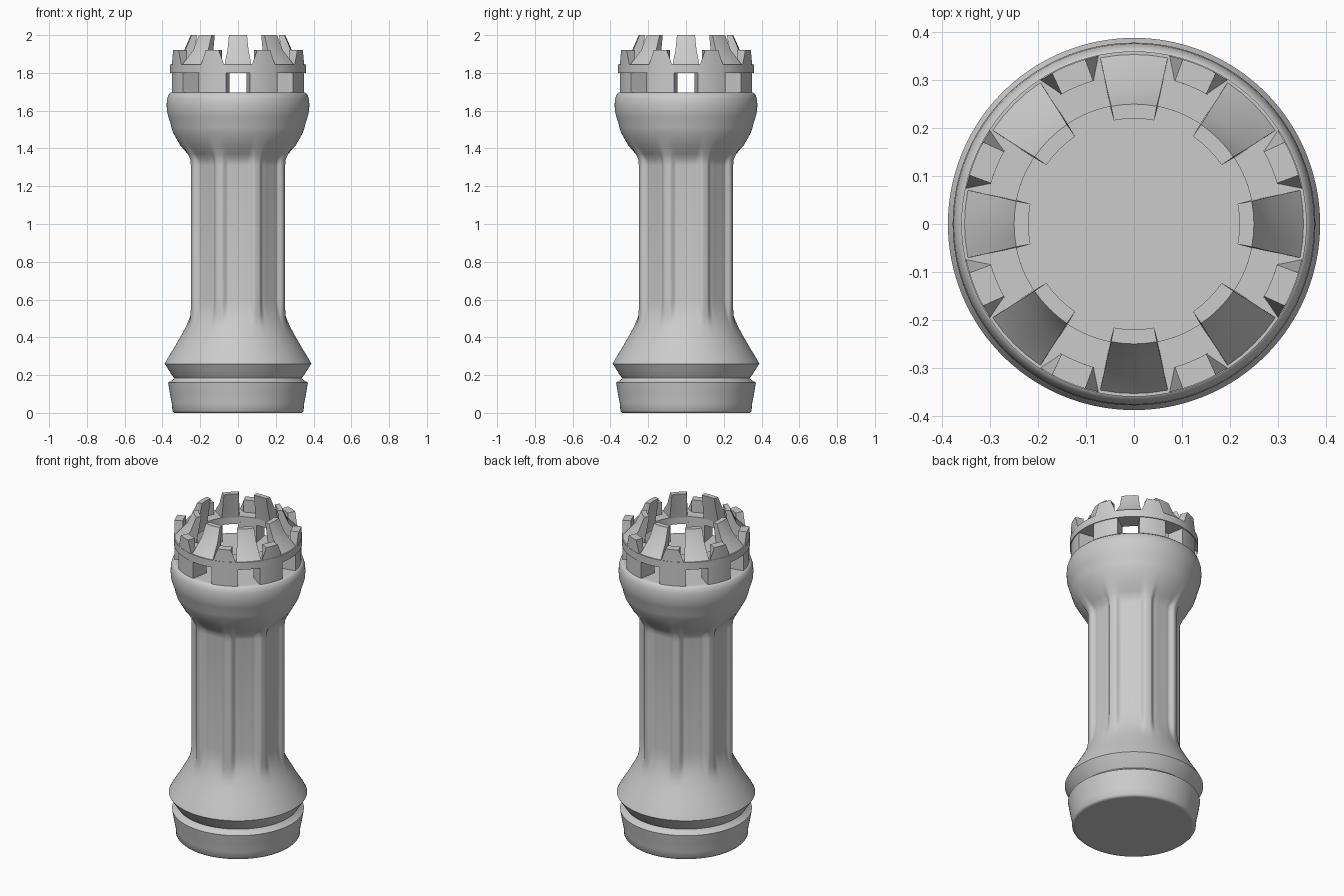
import bpy, bmesh
from math import sin, cos, pi, radians

if "Cube" in bpy.data.objects:
    bpy.data.objects.remove(bpy.data.objects["Cube"])


def finish(name, bm, angle):
    bmesh.ops.recalc_face_normals(bm, faces=bm.faces)
    me = bpy.data.meshes.new(name)
    bm.to_mesh(me)
    bm.free()
    ob = bpy.data.objects.new(name, me)
    bpy.context.collection.objects.link(ob)
    bpy.ops.object.select_all(action='DESELECT')
    ob.select_set(True)
    bpy.context.view_layer.objects.active = ob
    bpy.ops.object.shade_smooth_by_angle(angle=radians(angle))
    return ob


def smooth(a, b, z):
    t = min(1, max(0, (z - a) / (b - a)))
    return t * t * (3 - 2 * t)


def lathe(name, profile, n, radius, closed, angle):
    bm = bmesh.new()
    rings = [[bm.verts.new((radius(r, z, 2 * pi * i / n) * cos(2 * pi * i / n),
                            radius(r, z, 2 * pi * i / n) * sin(2 * pi * i / n), z))
              for i in range(n)] for r, z in profile]
    pairs = list(zip(rings, rings[1:])) + ([(rings[-1], rings[0])] if closed else [])
    for a, b in pairs:
        for i in range(n):
            j = (i + 1) % n
            bm.faces.new((a[i], a[j], b[j], b[i]))
    if not closed:
        bm.faces.new(rings[0])
        bm.faces.new(rings[-1])
    return finish(name, bm, angle)


def wedges(name, profile, start, steps=4):
    """Eight radial blocks; each profile point is (radius, z, half angle in degrees)."""
    bm = bmesh.new()
    for k in range(8):
        mid = radians(start + 45 * k)
        rings = []
        for s in range(steps + 1):
            f = 2 * s / steps - 1
            rings.append([bm.verts.new((r * cos(mid + f * radians(h)),
                                        r * sin(mid + f * radians(h)), z))
                          for r, z, h in profile])
        m = len(profile)
        for a, b in zip(rings, rings[1:]):
            for i in range(m):
                j = (i + 1) % m
                bm.faces.new((a[i], a[j], b[j], b[i]))
        bm.faces.new(rings[0])
        bm.faces.new(rings[-1])
    return finish(name, bm, 20)


# ribbed body: base, shaft with eight rounded ribs, and cup in one turned profile
def ribbed(r, z, a):
    amount = smooth(0.44, 0.60, z) * (1 - smooth(1.32, 1.42, z))
    off = abs((a * 180 / pi) % 45 - 22.5)          # degrees from the rib centre
    return r - amount * (0.024 * smooth(3, 10, off) + 0.005 * smooth(8, 22, off))


body = [(0.325, 0), (0.338, 0), (0.347, 0.01), (0.35, 0.05), (0.36, 0.10), (0.37, 0.16),
        (0.345, 0.175), (0.338, 0.185), (0.35, 0.20), (0.372, 0.235), (0.388, 0.26),
        (0.375, 0.285), (0.335, 0.35), (0.298, 0.415), (0.277, 0.455), (0.268, 0.49),
        (0.265, 0.52), (0.265, 0.56), (0.265, 0.61), (0.265, 0.9), (0.265, 1.31),
        (0.267, 1.34), (0.280, 1.37), (0.305, 1.415), (0.342, 1.48), (0.352, 1.51),
        (0.359, 1.54), (0.368, 1.565), (0.376, 1.595), (0.378, 1.63), (0.376, 1.66),
        (0.368, 1.685), (0.357, 1.695), (0.34, 1.695)]
lathe("ribbed_body", body, 240, ribbed, False, 60)

# window posts, band, slanted crown teeth and low battlements
wedges("window_posts", [(0.25, 1.685, 12.3), (0.355, 1.685, 12.3),
                        (0.355, 1.81, 12.3), (0.25, 1.81, 12.3)], 22.5, 6)
lathe("crown_band", [(0.25, 1.80), (0.36, 1.80), (0.36, 1.845), (0.25, 1.845)],
      96, lambda r, z, a: r, True, 32)
wedges("crown_teeth", [(0.25, 1.84, 11.5), (0.358, 1.84, 11.5), (0.285, 1.92, 11.3),
                       (0.25, 2.0, 11), (0.22, 2.0, 11)], 0)
wedges("low_battlements", [(0.31, 1.84, 7), (0.358, 1.84, 10.8), (0.358, 1.92, 6),
                           (0.31, 1.92, 6.6)], 22.5)
